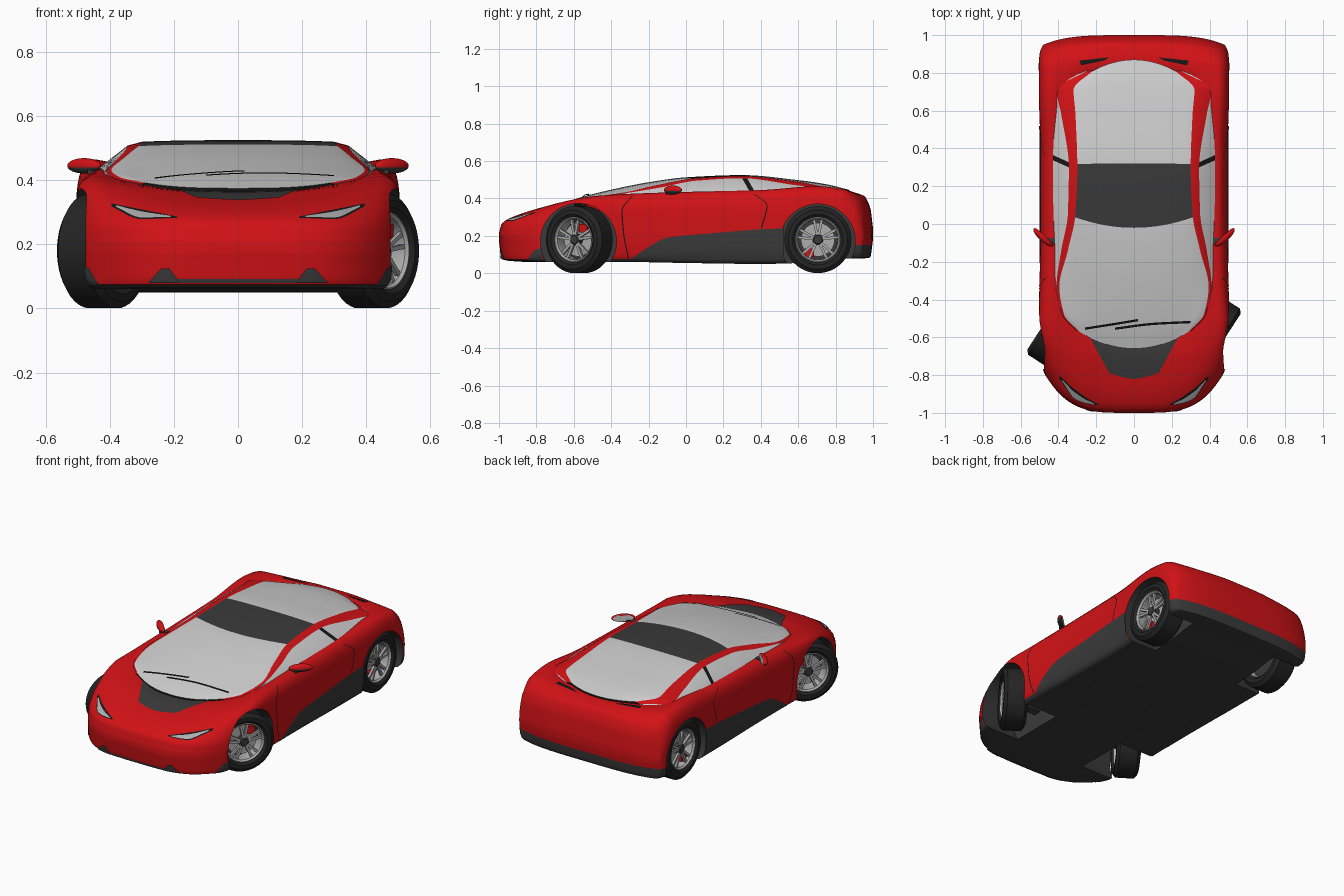
import bpy, bmesh, math
from mathutils import Vector, Matrix
from mathutils.bvhtree import BVHTree

old = bpy.data.objects.get("Cube")
if old:
    bpy.data.objects.remove(old)


def material(name, *rgb):
    m = bpy.data.materials.new(name)
    m.use_nodes = True
    m.diffuse_color = (*rgb, 1)
    m.node_tree.nodes["Principled BSDF"].inputs["Base Color"].default_value = (*rgb, 1)
    return m


RED = material("red paint", .64, .006, .008)
DARK = material("dark trim", .042, .042, .042)
GLASS = material("pale glass", .62, .62, .62)
BLACK = material("black", .008, .008, .008)
TYRE = material("tyre rubber", .018, .018, .018)
SILVER = material("silver", .42, .42, .42)


def flow(keys, t):
    """Smooth interpolation, without overshoot, of rows (t, values...)."""
    last = len(keys) - 1
    k = 0
    while k < last - 1 and t > keys[k + 1][0]:
        k += 1
    h = keys[k + 1][0] - keys[k][0]
    s = (t - keys[k][0]) / h
    out = []
    for c in range(1, len(keys[0])):
        def slope(i):
            return (keys[i + 1][c] - keys[i][c]) / (keys[i + 1][0] - keys[i][0])

        def tangent(i):
            if i in (0, last):
                return slope(min(i, last - 1))
            a, b = slope(i - 1), slope(i)
            return 2 * a * b / (a + b) if a * b > 0 else 0
        a, b = keys[k][c], keys[k + 1][c]
        out.append(a + (b - a) * s * s * (3 - 2 * s)
                   + h * s * (1 - s) * (tangent(k) * (1 - s) - tangent(k + 1) * s))
    return out


def path(points, t):
    return flow([(i / (len(points) - 1), *p) for i, p in enumerate(points)], t)


def finish(bm, name, mats, recalc=True):
    if recalc:
        bmesh.ops.recalc_face_normals(bm, faces=bm.faces)
    me = bpy.data.meshes.new(name)
    bm.to_mesh(me)
    bm.free()
    for m in mats:
        me.materials.append(m)
    ob = bpy.data.objects.new(name, me)
    bpy.context.collection.objects.link(ob)
    return ob


def sheet(rows, paint=None, caps=False, mirror=False):
    """Quad grid through rows of points."""
    bm = bmesh.new()
    grid = [[bm.verts.new(p) for p in row] for row in rows]
    for i, (a, b) in enumerate(zip(grid, grid[1:])):
        for j in range(len(a) - 1):
            f = bm.faces.new((a[j], a[j + 1], b[j + 1], b[j]))
            f.material_index = paint(i, j) if paint else 0
    if caps:
        for row in (grid[0], grid[-1]):
            m = len(row) - 1
            for j in range(m // 2):
                bm.faces.new((row[j], row[j + 1], row[m - j - 1], row[m - j]))
    if mirror:
        bmesh.ops.mirror(bm, geom=bm.verts[:] + bm.edges[:] + bm.faces[:],
                         axis='X', merge_dist=1e-4)
    return bm


def lathe(name, profile, mat, n=48):
    rows = [[(x, r * math.cos(a), r * math.sin(a)) for x, r in profile]
            for a in (2 * math.pi * i / n for i in range(n + 1))]
    bm = sheet(rows)
    bmesh.ops.remove_doubles(bm, verts=bm.verts, dist=1e-5)
    return finish(bm, name, [mat])


def blocks(name, mat, matrices):
    bm = bmesh.new()
    for m in matrices:
        bmesh.ops.create_cube(bm, size=1, matrix=m)
    return finish(bm, name, [mat])


def box(loc, size):
    return Matrix.Translation(loc) @ Matrix.Diagonal((*size, 1))


def tree_of(ob):
    return BVHTree.FromPolygons([v.co for v in ob.data.vertices],
                                [p.vertices[:] for p in ob.data.polygons])


def decal(name, low, high, axis, mat, tree, both=True, lift=.004):
    """Thin plate between two outlines, laid on a surface along an axis."""
    sign = -1 if axis == 1 else 1
    away = Vector([sign if k == axis else 0 for k in range(3)])
    rows = []
    for i in range(33):
        a, b = Vector(path(low, i / 32)), Vector(path(high, i / 32))
        row = []
        for j in range(7):
            p = list(a.lerp(b, j / 6))
            p.insert(axis, 2 * sign)
            hit = tree.ray_cast(Vector(p), -away)[0] or tree.find_nearest(Vector(p))[0]
            row.append(hit + away * lift)
        rows.append(row)
    bm = sheet(rows)
    bm.normal_update()
    if sum((f.normal for f in bm.faces), Vector()).dot(away) < 0:
        bmesh.ops.reverse_faces(bm, faces=bm.faces)
    if both:
        twin = bmesh.ops.duplicate(bm, geom=bm.verts[:] + bm.edges[:] + bm.faces[:])["geom"]
        for v in twin:
            if isinstance(v, bmesh.types.BMVert):
                v.co.x *= -1
        bmesh.ops.reverse_faces(bm, faces=[f for f in twin if isinstance(f, bmesh.types.BMFace)])
    return finish(bm, name, [mat], False)


# Body shell: y, half width, floor, shoulder, fender crest, centre height
BODY = [(-1, .47, .17, .2, .21, .215), (-.985, .475, .075, .235, .255, .265),
        (-.93, .485, .065, .28, .3, .3), (-.82, .495, .06, .325, .35, .335),
        (-.66, .5, .06, .37, .392, .362), (-.5, .505, .06, .385, .412, .36),
        (-.3, .5, .06, .38, .425, .36), (0, .495, .055, .38, .435, .36),
        (.4, .495, .05, .39, .445, .36), (.7, .505, .06, .415, .465, .38),
        (.86, .505, .08, .4, .45, .437), (.95, .5, .08, .34, .395, .415),
        (.985, .49, .085, .28, .33, .35), (1, .48, .18, .22, .23, .24)]


def section(y):
    w, floor, shoulder, crest, mid = flow(BODY, y)
    h = shoulder - floor
    ctrl = [(0, floor), (.5, floor), (.75, floor), (.92, floor), (.98, floor + h * .1),
            (1, floor + h * .4), (1, floor + h * .75), (.98, shoulder), (.88, crest),
            (.55, (crest + mid) / 2), (.2, mid), (0, mid)]
    row = []
    for i in range(34):
        x, z = path(ctrl, i / 33)
        x *= w
        bend = (x / .5) ** 4
        front, back = max(0, -.5 - y) * 2, max(0, y - .7) / .3
        row.append((x, y + bend * (.26 * front - .06 * back), z))
    return row


bm = sheet([section(math.sin(math.pi * i / 120)) for i in range(-60, 61)],
           caps=True, mirror=True)
for h in (.075, .15):
    bmesh.ops.bisect_plane(bm, geom=bm.verts[:] + bm.edges[:] + bm.faces[:],
                           plane_co=(0, 0, h), plane_no=(0, 0, 1))
bmesh.ops.recalc_face_normals(bm, faces=bm.faces)
for f in bm.faces:
    c = f.calc_center_median()
    under = f.normal.z < -.6 and c.z < .12
    sill = c.z < .075 and -.32 < c.y < .6
    valance = c.z < .15 and c.y > .8
    f.material_index = int(under or sill or valance)
body = finish(bm, "body_shell", [RED, DARK])
skin = tree_of(body)

# Wheel arches
for y, inner, r in ((-.575, .24, .203), (.705, .3, .2)):
    for side in (1, -1):
        bm = bmesh.new()
        turn = Matrix.Translation((side * (inner + .4), y, .17)) @ Matrix.Rotation(math.pi / 2, 4, 'Y')
        bmesh.ops.create_cone(bm, cap_ends=True, segments=64, radius1=r, radius2=r,
                              depth=.8, matrix=turn)
        for f in bm.faces:
            f.material_index = 1
        cutter = finish(bm, "arch_cutter", [RED, DARK])
        cutter.hide_render = True
        mod = body.modifiers.new("arch", 'BOOLEAN')
        mod.operation, mod.solver, mod.object = 'DIFFERENCE', 'EXACT', cutter
        bpy.context.view_layer.objects.active = body
        bpy.ops.object.modifier_apply(modifier=mod.name)
        bpy.data.objects.remove(cutter)

# Cabin: y, edge shift, x of inner rail, outer rail, sill, then the heights
CABIN = [(-.66, .09, .29, .3, .31, .375, .392, .388, .37),
         (-.56, .08, .37, .38, .39, .407, .41, .404, .39),
         (-.4, .07, .395, .41, .425, .447, .432, .427, .41),
         (-.2, .06, .35, .385, .43, .487, .475, .458, .42),
         (0, .055, .31, .35, .435, .513, .508, .495, .43),
         (.3, 0, .3, .345, .435, .525, .52, .508, .437),
         (.6, -.02, .31, .385, .43, .498, .492, .472, .44),
         (.75, -.04, .32, .41, .425, .476, .468, .455, .44),
         (.87, -.06, .22, .25, .28, .447, .447, .44, .42)]


def cabin_row(y, drop=0):
    shift, xi, xo, xb, zc, zi, zo, zb = flow(CABIN, y)
    row = [(xi * u, y + shift * u * u, zc + (zi - zc) * u ** 3 - drop)
           for u in (k / 8 for k in range(9))]
    return row + [(xo, y + shift, zo - drop), (xb, y + shift + .04, zb - drop),
                  (xb - .01, y + shift + .04, zb - .05 - drop)]


spots = [k / 100 for k in range(-66, 88)]


def cabin_paint(i, j):
    if i == 0 or i > len(spots) - 1:
        return 3
    y = spots[i - 1] + .001
    if j < 8:
        return 1 if -.02 < y < .32 else 2
    if j == 9:
        return 3 if .3 < y < .33 else 2
    return 0


cabin = finish(sheet([cabin_row(-.66, .04)] + [cabin_row(y) for y in spots]
                     + [cabin_row(.87, .04)], cabin_paint, mirror=True),
               "cabin", [RED, DARK, GLASS, BLACK])
dome = tree_of(cabin)

# Trim laid on the body
decal("bonnet_panel", [(-.13, -.79), (0, -.82), (.13, -.79)],
      [(-.24, -.59), (0, -.65), (.24, -.59)], 2, DARK, skin, False)
decal("side_sill", [(-.3, .07), (.52, .07)],
      [(-.28, .085), (-.2, .14), (-.1, .19), (.15, .215), (.4, .235), (.52, .24)], 0, DARK, skin)
decal("headlight_surround", [(.19, .283), (.3, .279), (.395, .318)],
      [(.19, .287), (.3, .309), (.395, .328)], 1, BLACK, skin, lift=.003)
decal("headlight", [(.21, .286), (.3, .284), (.38, .317)],
      [(.21, .289), (.3, .303), (.38, .322)], 1, SILVER, skin, lift=.007)
decal("front_lip", [(-.25, .079), (.25, .079)], [(-.22, .092), (.22, .092)], 1, DARK, skin, False)
decal("front_fin", [(.18, .08), (.28, .08)], [(.215, .125), (.24, .125)], 1, DARK, skin, lift=.009)
decal("front_corner", [(-.85, .07), (-.765, .07)], [(-.81, .125), (-.77, .135)], 0, DARK, skin)
decal("rear_vent", [(.16, .865), (.28, .84)], [(.13, .882), (.29, .865)], 2, BLACK, skin)
for name, line in (("door_front_gap", [(-.29, .415), (-.345, .33), (-.335, .2), (-.31, .08)]),
                   ("door_rear_gap", [(.36, .425), (.43, .36), (.4, .24)])):
    decal(name, line, [(y + .006, z) for y, z in line], 0, BLACK, skin, lift=.002)
for name, line in (("wiper_long", [(-.26, -.56), (-.1, -.535), (.02, -.515)]),
                   ("wiper_short", [(-.1, -.56), (.1, -.535), (.3, -.525)])):
    decal(name, line, [(x, y + .012) for x, y in line], 2, BLACK, dome, False, .009)

# Wheels, the front pair steered
for end, y, x, steer in (("front", -.57, .42, -33), ("rear", .705, .415, 0)):
    for label, side in (("left", 1), ("right", -1)):
        place = (Matrix.Translation((side * x, y, .18))
                 @ Matrix.Rotation(math.radians(steer + (0 if side > 0 else 180)), 4, 'Z'))
        tag = f"{end}_{label}_"
        cy, cz = (.045, .06) if end == "front" else (-.045, -.07)
        spokes = [Matrix.Rotation(math.radians(72 * k + d), 4, 'X') @ box((.042, 0, .066), (.014, .014, .096))
                  for k in range(5) for d in (-11, 11)]
        parts = [
            lathe(tag + "tyre", [(-.058, .118), (-.07, .135), (-.07, .158), (-.052, .179),
                                 (.052, .179), (.07, .158), (.07, .135), (.056, .118)], TYRE),
            lathe(tag + "rim", [(.057, .123), (.06, .116), (.05, .108), (0, .106),
                                (-.058, .118)], SILVER),
            lathe(tag + "brake_disc", [(.012, 0), (.012, .09), (0, .09), (0, 0)], SILVER),
            lathe(tag + "wheel_back", [(-.02, 0), (-.02, .107), (-.03, .107), (-.03, 0)], DARK),
            lathe(tag + "hub", [(.054, 0), (.054, .022), (.045, .03), (0, .03)], DARK, 20),
            blocks(tag + "spokes", SILVER, spokes),
            blocks(tag + "caliper", RED, [box((.02, side * cy, cz), (.025, .05, .045))])]
        for p in parts:
            p.matrix_world = place

# Axles
blocks("axles", DARK, [box((0, y, .18), (.8, .05, .05)) for y in (-.57, .705)])

# Door mirrors
for label, side in (("left", 1), ("right", -1)):
    bm = bmesh.new()
    bmesh.ops.create_uvsphere(bm, u_segments=24, v_segments=16, radius=1,
                              matrix=Matrix.Diagonal((.068, .022, .024, 1)))
    for v in bm.verts:
        v.co.y = min(v.co.y, .01)
    bm.normal_update()
    for f in bm.faces:
        low = f.calc_center_median().z < -.006
        f.material_index = 2 if f.normal.y > .9 else int(low)
    shell = finish(bm, label + "_mirror", [RED, DARK, GLASS])
    shell.matrix_world = (Matrix.Translation((side * .48, -.07, .445))
                          @ Matrix.Rotation(side * math.radians(42), 4, 'Z'))
    blocks(label + "_mirror_arm", DARK, [box((side * .445, -.09, .427), (.05, .03, .014))])

# Shading
for ob in bpy.context.scene.objects:
    ob.select_set(ob.type == 'MESH')
bpy.context.view_layer.objects.active = body
bpy.ops.object.shade_smooth_by_angle(angle=math.radians(35))
